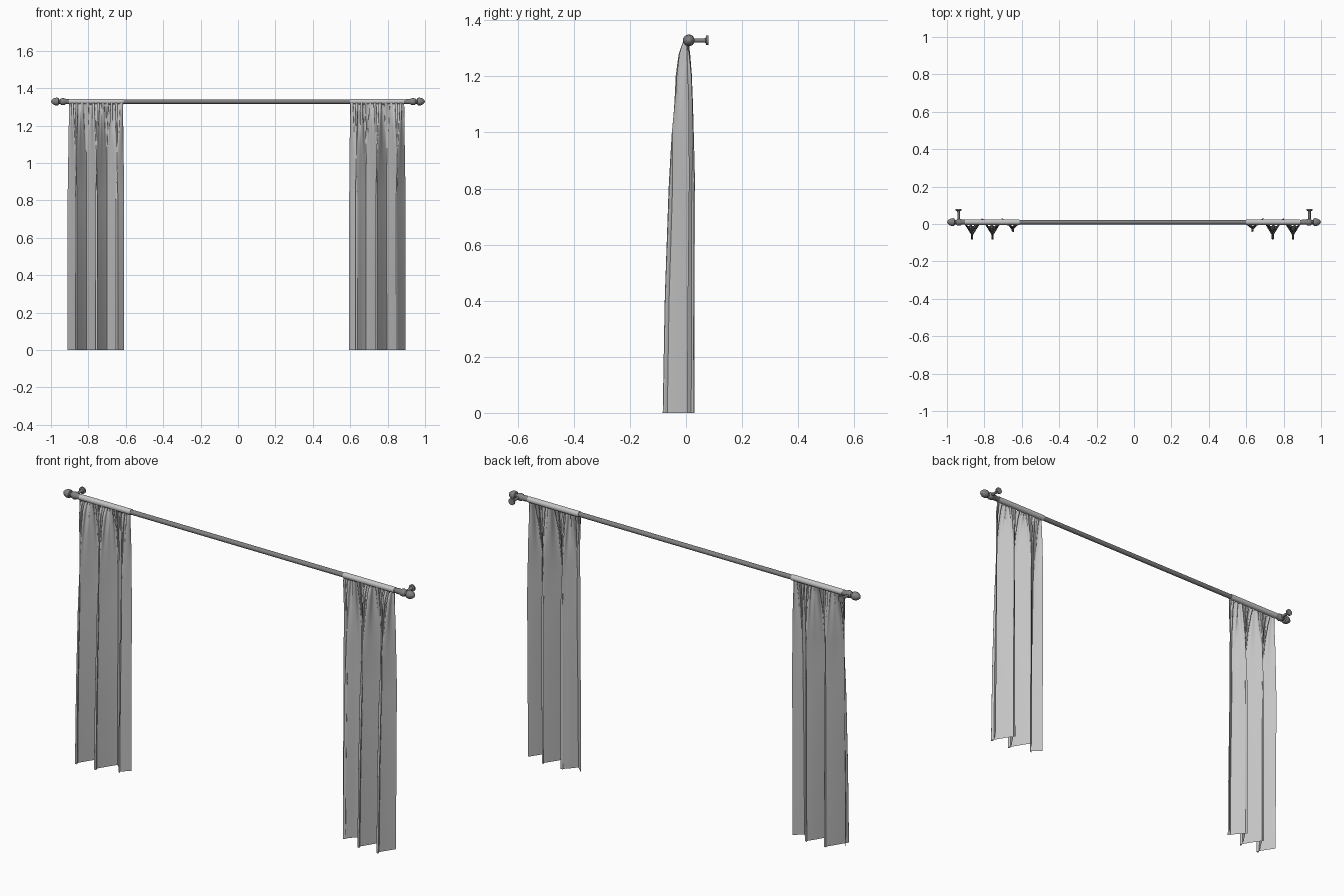
import bpy
import bmesh
from math import pi, sin, cos, exp
from mathutils import Matrix, Vector

cube = bpy.data.objects.get("Cube")
if cube:
    bpy.data.objects.remove(cube)

ROD_Y, ROD_Z = 0.01, 1.328


def material(name, value, rough):
    mat = bpy.data.materials.new(name)
    mat.use_nodes = True
    color = (value, value, value, 1)
    mat.diffuse_color = color
    bsdf = mat.node_tree.nodes["Principled BSDF"]
    bsdf.inputs["Base Color"].default_value = color
    bsdf.inputs["Roughness"].default_value = rough
    return mat


FABRIC = material("light grey fabric", 0.55, 0.9)
METAL = material("dark grey metal", 0.22, 0.5)


def finish(name, bm, mat, angle=40):
    bmesh.ops.recalc_face_normals(bm, faces=bm.faces)
    mesh = bpy.data.meshes.new(name)
    bm.to_mesh(mesh)
    bm.free()
    mesh.materials.append(mat)
    obj = bpy.data.objects.new(name, mesh)
    bpy.context.collection.objects.link(obj)
    bpy.ops.object.select_all(action="DESELECT")
    bpy.context.view_layer.objects.active = obj
    obj.select_set(True)
    bpy.ops.object.shade_smooth_by_angle(angle=angle * pi / 180)
    return obj


def lathe(name, profile, origin, axis, mat, steps=24):
    """Spin (distance, radius) points around an axis through origin."""
    bm = bmesh.new()
    verts = [bm.verts.new((r, 0, d)) for d, r in profile]
    edges = [bm.edges.new(pair) for pair in zip(verts, verts[1:])]
    bmesh.ops.spin(bm, geom=verts + edges, cent=(0, 0, 0), axis=(0, 0, 1),
                   angle=2 * pi, steps=steps, use_duplicate=False)
    bmesh.ops.remove_doubles(bm, verts=bm.verts, dist=0.00005)
    turn = Vector((0, 0, 1)).rotation_difference(Vector(axis)).to_matrix().to_4x4()
    bm.transform(Matrix.Translation(origin) @ turn)
    return finish(name, bm, mat)


def blend(points, z):
    """Linear lookup in a short list of (z, value) points."""
    for (z0, a), (z1, b) in zip(points, points[1:]):
        if z <= z1:
            return a + (b - a) * (z - z0) / (z1 - z0)
    return points[-1][1]


# Depth of the folds at the front and back, by height
FRONT = [(0, -0.08), (0.4, -0.073), (0.8, -0.059), (1.0, -0.049),
         (1.2, -0.032), (1.28, -0.018), (1.32, -0.003)]
BACK = [(0, 0.03), (0.85, 0.03), (1.1, 0.024), (1.2, 0.018),
        (1.28, 0.009), (1.32, 0.003)]


def curtain_point(u, z):
    """u runs from the outer edge to the inner edge."""
    front, back = blend(FRONT, z), blend(BACK, z)
    phase = 2 * pi * (u - 0.12) / 0.385
    size = 1 if u < 0.7 else max(0.65, 1 - (u - 0.7) * 4)
    wave = 0.5 + 0.5 * cos(phase)
    wave = wave * wave * (3 - 2 * wave)
    y = back + (front - back) * wave * size
    loose = min(1, (1.32 - z) / 0.5)
    x = 0.9 - 0.29 * u - 0.004 * loose * (1 - 2 * u)
    # Rounded folds narrow at the neck
    x += 0.017 * loose * sin(2 * phase)
    # Gathered pleats below the rod
    gather = exp(-((1.32 - z) / 0.17) ** 2)
    pleat = 2 * pi * 11 * u + 1.1 * sin(9 * u)
    y += 0.007 * gather * sin(pleat) * (1 + 0.4 * sin(17 * u))
    y += 0.003 * loose * sin(pleat * 0.5 + z)
    x += 0.003 * gather * sin(2 * pleat)
    return x, y


def make_curtain(name, side, shift):
    bm = bmesh.new()
    cols, rows = 180, 36
    grid = []
    for j in range(rows + 1):
        z = 1.32 * (1 - (1 - j / rows) ** 1.6)
        line = []
        for i in range(cols + 1):
            x, y = curtain_point(i / cols, z)
            line.append(bm.verts.new((side * x + shift, y, z)))
        grid.append(line)
    for low, high in zip(grid, grid[1:]):
        for i in range(cols):
            bm.faces.new((low[i], low[i + 1], high[i + 1], high[i]))
    return finish(name, bm, FABRIC, 80)


# Rod
lathe("rod", [(-0.955, 0), (-0.955, 0.012), (0.955, 0.012), (0.955, 0)],
      (0, ROD_Y, ROD_Z), (1, 0, 0), METAL)

FINIAL = [(0.895, 0.012), (0.9, 0.014), (0.921, 0.014), (0.925, 0.017),
          (0.935, 0.019), (0.946, 0.017), (0.951, 0.012), (0.957, 0.012),
          (0.96, 0.019), (0.967, 0.021), (0.977, 0.02), (0.987, 0.016),
          (0.995, 0.009), (1.0, 0)]
BRACKET = [(0, 0.007), (0.053, 0.007), (0.06, 0.009), (0.062, 0.017),
           (0.07, 0.017), (0.07, 0)]

for label, side, shift in (("left", 1, -0.012), ("right", -1, -0.003)):
    # Finial and wall bracket
    lathe(label + "_finial", FINIAL, (0, ROD_Y, ROD_Z), (side, 0, 0), METAL)
    lathe(label + "_wall_bracket", BRACKET, (side * 0.938, ROD_Y, ROD_Z),
          (0, 1, 0), METAL, 16)
    # Curtain with its rod sleeve
    make_curtain(label + "_curtain", side, shift)
    lathe(label + "_curtain_sleeve",
          [(0.61, 0.0125), (0.61, 0.0145), (0.9, 0.0145), (0.9, 0.0125)],
          (shift, ROD_Y, ROD_Z), (side, 0, 0), FABRIC)
